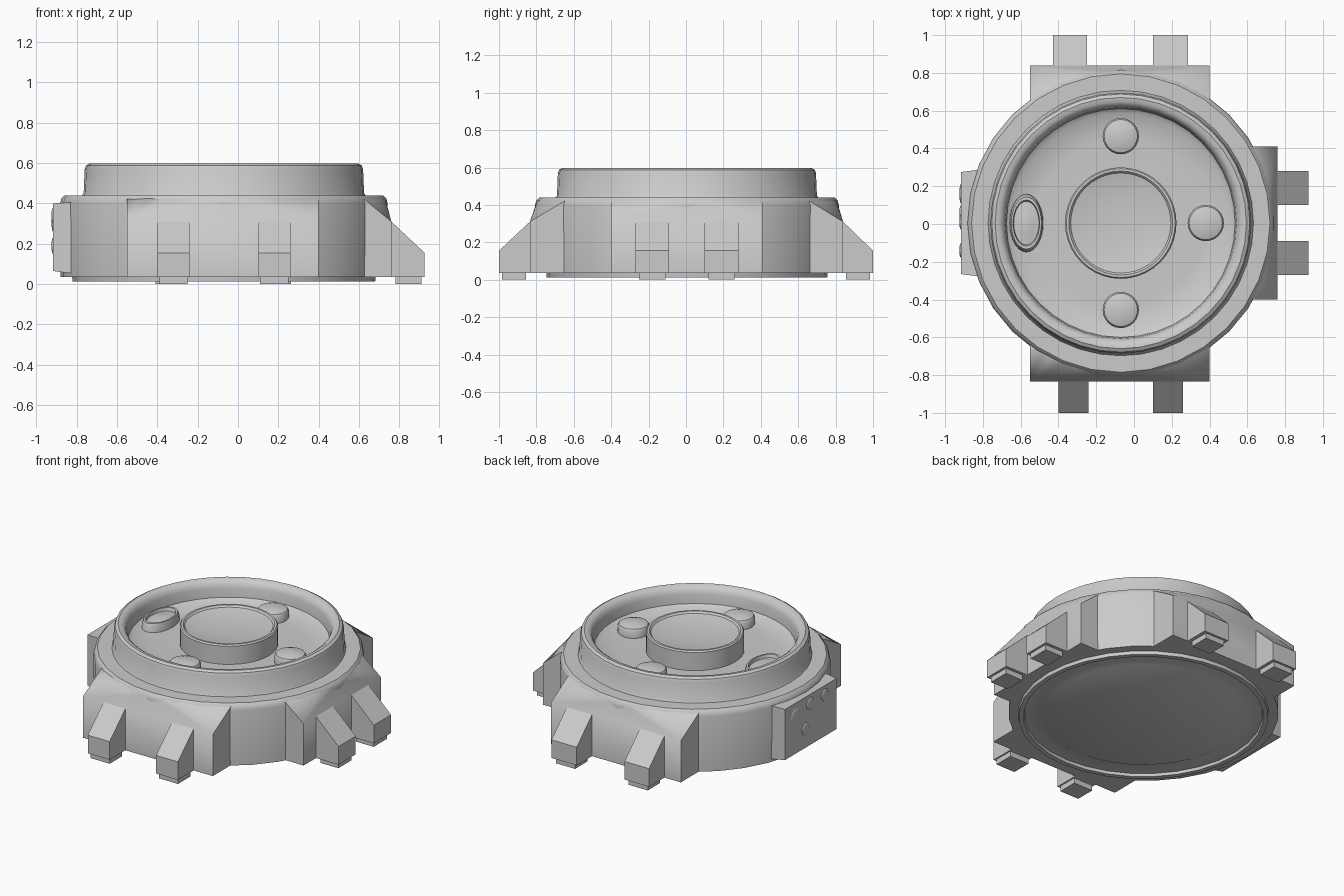
import bpy, bmesh, math
from mathutils import Vector, Matrix

if "Cube" in bpy.data.objects:
    bpy.data.objects.remove(bpy.data.objects["Cube"])

CX, CY = -0.07, 0.005


def finish(bm, name, bevel=0.0, angle=35):
    bmesh.ops.recalc_face_normals(bm, faces=bm.faces[:])
    me = bpy.data.meshes.new(name)
    bm.to_mesh(me)
    bm.free()
    ob = bpy.data.objects.new(name, me)
    bpy.context.collection.objects.link(ob)
    if bevel:
        m = ob.modifiers.new("bevel", 'BEVEL')
        m.width, m.segments = bevel, 2
    bpy.ops.object.select_all(action='DESELECT')
    ob.select_set(True)
    bpy.context.view_layer.objects.active = ob
    bpy.ops.object.shade_smooth_by_angle(angle=math.radians(angle))
    return ob


def lathe(name, profile, seg=32, centre=(CX, CY), scale=(1, 1), angle=35):
    """Revolve (radius, z) points; a radius of 0 closes to a pole."""
    bm = bmesh.new()
    rings = []
    for r, z in profile:
        n = 1 if r == 0 else seg
        rings.append([bm.verts.new((centre[0] + scale[0] * r * math.cos(2 * math.pi * i / seg),
                                    centre[1] + scale[1] * r * math.sin(2 * math.pi * i / seg), z))
                      for i in range(n)])
    for a, b in zip(rings, rings[1:]):
        for i in range(seg):
            j = (i + 1) % seg
            quad = [a[i % len(a)], a[j % len(a)], b[j % len(b)], b[i % len(b)]]
            bm.faces.new(list(dict.fromkeys(quad)))
    return finish(bm, name, angle=angle)


def hull(name, points, bevel=0.0):
    bm = bmesh.new()
    for p in points:
        bm.verts.new(p)
    out = bmesh.ops.convex_hull(bm, input=bm.verts[:])
    junk = {g for g in out['geom_interior'] + out['geom_unused'] if isinstance(g, bmesh.types.BMVert)}
    bmesh.ops.delete(bm, geom=list(junk), context='VERTS')
    bmesh.ops.dissolve_limit(bm, angle_limit=0.01, verts=bm.verts[:], edges=bm.edges[:])
    return finish(bm, name, bevel)


def box(name, lo, hi, bevel=0.0):
    return hull(name, [(x, y, z) for x in (lo[0], hi[0]) for y in (lo[1], hi[1])
                       for z in (lo[2], hi[2])], bevel)


# Round main body with a recessed underside
lathe("body", [(0, 0.025), (0.60, 0.025), (0.61, 0.03), (0.715, 0.03), (0.72, 0.012),
               (0.75, 0.012), (0.752, 0.035), (0.81, 0.035), (0.812, 0.40), (0.805, 0.425),
               (0.79, 0.44), (0.72, 0.44), (0.60, 0.44)])

# Raised rim and sunken dial floor
lathe("top_rim", [(0.71, 0.43), (0.695, 0.45), (0.69, 0.57), (0.683, 0.588), (0.665, 0.598),
                  (0.642, 0.595), (0.622, 0.58), (0.612, 0.55), (0.605, 0.49), (0.58, 0.473),
                  (0.45, 0.465), (0.28, 0.465), (0, 0.465)], seg=40)

# Centre button with a dished top
lathe("centre_button", [(0.295, 0.46), (0.295, 0.585), (0.288, 0.594), (0.275, 0.594),
                        (0.265, 0.583), (0.20, 0.57), (0.10, 0.562), (0, 0.56)], seg=40)

# Three small domed knobs
for dx, dy in ((0, 0.46), (0, -0.46), (0.45, 0)):
    lathe("knob", [(0.096, 0.46), (0.096, 0.51), (0.088, 0.522), (0.06, 0.531), (0, 0.537)],
          seg=24, centre=(CX + dx, CY + dy))

# Oval raised ring with a domed centre
lathe("oval_ring", [(0.155, 0.46), (0.15, 0.495), (0.138, 0.52), (0.122, 0.52), (0.115, 0.50),
                    (0.107, 0.50), (0.06, 0.51), (0, 0.513)],
      seg=28, centre=(CX - 0.5, CY), scale=(0.58, 1))

# Side blocks with legs and foot pads: (side, turn, reach, span, leg spans)
sides = (("front", 0, 0.835, (-0.55, 0.40), ((-0.40, -0.24), (0.10, 0.26))),
         ("back", 180, 0.84, (-0.40, 0.55), ((-0.285, -0.10), (0.25, 0.43))),
         ("right", 90, 0.76, (-0.40, 0.41), ((-0.27, -0.09), (0.10, 0.28))))
for side, turn, reach, (a, b), legs in sides:
    rot = Matrix.Rotation(math.radians(turn), 3, 'Z')
    inv = rot.inverted()
    c = inv @ Vector((CX, CY, 0))

    def world(pts):
        return [rot @ Vector(p) for p in pts]

    # block slopes from the body's round shoulder to a straight outer face
    pts = [(x, -y, z) for x in (a, b) for y in (reach, 0.4) for z in (0.035, 0.31)]
    for i in range(17):
        x = a + (b - a) * i / 16
        y = c.y - math.sqrt(0.80 ** 2 - (x - c.x) ** 2)
        pts.append((x, y, 0.425))
    hull(side + "_block", world(pts))
    tip = 0.925 if side == "right" else 1.0
    for l, r in legs:
        prof = [(reach - 0.1, 0.035), (reach - 0.1, 0.31), (reach, 0.31), (tip, 0.155), (tip, 0.035)]
        hull(side + "_leg", world([(x, -d, z) for x in (l, r) for d, z in prof]))
        m = (l + r) / 2
        hull(side + "_foot_pad", world([(x, -d, z) for x in (m - 0.07, m + 0.07)
                                        for d in (tip - 0.145, tip - 0.015) for z in (0, 0.04)]))

# Left panel with small round buttons
hull("left_panel", [(x, CY + s * w, z) for x, w, z0, z1 in ((-0.75, 0.285, 0.05, 0.41),
                                                            (-0.84, 0.28, 0.055, 0.405),
                                                            (-0.917, 0.27, 0.065, 0.40))
                    for s in (-1, 1) for z in (z0, z1)])
for y, z, r in ((0.16, 0.31, 0.06), (0.01, 0.34, 0.04), (-0.14, 0.34, 0.04), (0.06, 0.19, 0.04)):
    bm = bmesh.new()
    bmesh.ops.create_uvsphere(bm, u_segments=20, v_segments=10, radius=r)
    bmesh.ops.scale(bm, vec=(0.25, 1, 1), verts=bm.verts[:])
    bmesh.ops.translate(bm, vec=(-0.925 + r * 0.25, y, z), verts=bm.verts[:])
    finish(bm, "panel_button")
